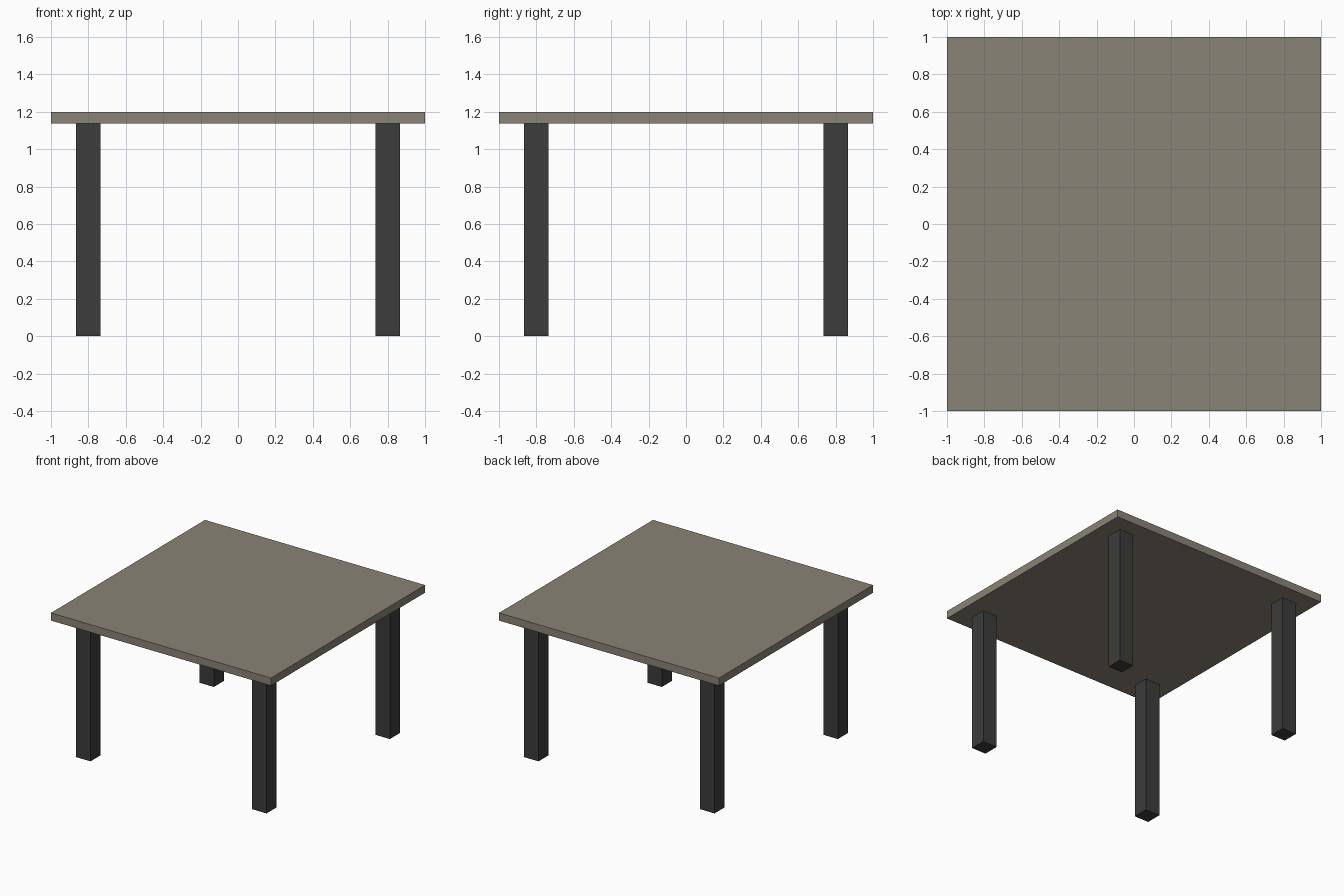
import bpy

if "Cube" in bpy.data.objects:
    bpy.data.objects.remove(bpy.data.objects["Cube"])

TOP_Z, UNDER_Z = 1.2, 1.137   # tabletop upper and lower height
LEG_POS, LEG_W = 0.8, 0.131   # leg centre offset and thickness


def material(name, rgb):
    mat = bpy.data.materials.new(name)
    mat.diffuse_color = (*rgb, 1.0)
    mat.use_nodes = True
    mat.node_tree.nodes["Principled BSDF"].inputs["Base Color"].default_value = mat.diffuse_color
    return mat


def box(name, centre, size, mat):
    bpy.ops.mesh.primitive_cube_add(size=1, location=centre)
    obj = bpy.context.object
    obj.name = name
    obj.scale = size
    bpy.ops.object.transform_apply(location=False, rotation=False, scale=True)
    obj.data.materials.append(mat)
    return obj


taupe = material("taupe wood", (0.255, 0.230, 0.184))
charcoal = material("charcoal", (0.045, 0.045, 0.045))

# Square tabletop
box("tabletop", (0, 0, (TOP_Z + UNDER_Z) / 2), (2, 2, TOP_Z - UNDER_Z), taupe)

# Four square legs
for y_name, sy in (("front", -1), ("back", 1)):
    for x_name, sx in (("left", -1), ("right", 1)):
        box(f"{y_name}_{x_name}_leg", (sx * LEG_POS, sy * LEG_POS, UNDER_Z / 2),
            (LEG_W, LEG_W, UNDER_Z), charcoal)
